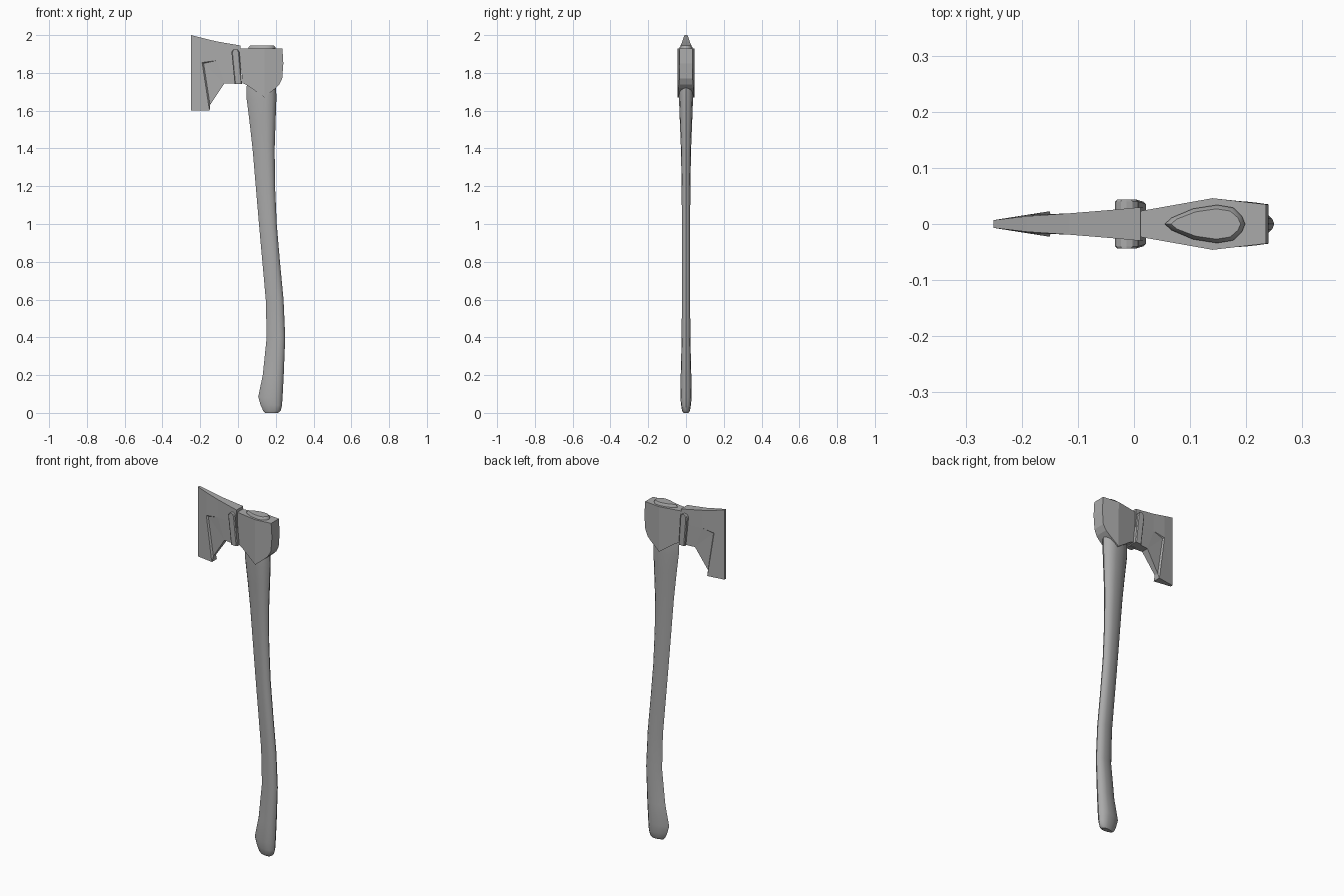
import bpy, bmesh, math

cube = bpy.data.objects.get("Cube")
if cube:
    bpy.data.objects.remove(cube, do_unlink=True)

grey = bpy.data.materials.new("plain_grey")
grey.use_nodes = True
colour = (0.4, 0.4, 0.4, 1)
grey.diffuse_color = colour
grey.node_tree.nodes["Principled BSDF"].inputs["Base Color"].default_value = colour


def finish(name, bm, smooth=None):
    bmesh.ops.recalc_face_normals(bm, faces=bm.faces[:])
    mesh = bpy.data.meshes.new(name)
    bm.to_mesh(mesh)
    bm.free()
    mesh.materials.append(grey)
    obj = bpy.data.objects.new(name, mesh)
    bpy.context.collection.objects.link(obj)
    if smooth:
        bpy.ops.object.select_all(action="DESELECT")
        obj.select_set(True)
        bpy.context.view_layer.objects.active = obj
        bpy.ops.object.shade_smooth_by_angle(angle=math.radians(smooth))
    return obj


def two_sided(name, points, faces):
    """Solid from a relief of named (x, z, half thickness) points, mirrored in y."""
    bm = bmesh.new()
    front = {k: bm.verts.new((x, -h, z)) for k, (x, z, h) in points.items()}
    back = {k: bm.verts.new((x, h, z)) for k, (x, z, h) in points.items()}
    edges = set()
    for face in faces:
        bm.faces.new([front[k] for k in face])
        bm.faces.new([back[k] for k in reversed(face)])
        edges.update(zip(face, face[1:] + face[:1]))
    # close the outline between both sides
    for a, b in edges:
        if (b, a) not in edges:
            bm.faces.new([front[b], front[a], back[a], back[b]])
    return finish(name, bm)


# Blade: cutting bevel, upper cheek and a recessed lower cheek
blade = {
    "a": (-0.25, 2.00, 0.007), "b": (-0.25, 1.60, 0.007),
    "c": (-0.15, 1.60, 0.022), "d": (-0.155, 1.625, 0.022),
    "e": (-0.19, 1.855, 0.016), "f": (-0.19, 1.985, 0.014),
    "g": (-0.115, 1.865, 0.019), "h": (-0.115, 1.967, 0.019),
    "i": (-0.03, 1.865, 0.026), "j": (-0.03, 1.952, 0.026),
    "k": (0.014, 1.865, 0.030), "l": (0.012, 1.945, 0.030),
    "m": (0.018, 1.745, 0.030), "n": (-0.02, 1.745, 0.026),
    "o": (-0.072, 1.745, 0.021), "p": (-0.148, 1.63, 0.012),
    "q": (-0.182, 1.85, 0.010),
}
two_sided("blade", blade, ["abef", "bcde", "fegh", "hgij", "jikl", "inmk",
                           "edpq", "eqg", "qpo", "qog", "goni", "dcp"])

# Eye: socket around the handle with a pointed lug on either side
eye = {
    "a": (0.005, 1.93, 0.022), "b": (0.025, 1.745, 0.024),
    "c": (0.048, 1.735, 0.029), "d": (0.14, 1.67, 0.044),
    "e": (0.14, 1.93, 0.046), "f": (0.20, 1.72, 0.040),
    "g": (0.218, 1.738, 0.038), "h": (0.234, 1.77, 0.035),
    "i": (0.24, 1.85, 0.035), "j": (0.235, 1.93, 0.035),
}
two_sided("eye_socket", eye, ["abcde", "edfghij"])

# Leaning rounded straps on the neck
top_x, top_z, radius = -0.013, 1.905, 0.021
outline = [(top_x + radius * math.cos(t), top_z + radius * math.sin(t))
           for t in (math.pi * i / 6 for i in range(7))]
outline += [(-0.018, 1.742), (0.021, 1.742)]
for side, sign in (("right", -1), ("left", 1)):
    bm = bmesh.new()
    rings = []
    for depth, inset in ((0.015, 1), (0.040, 1), (0.044, 0.75)):
        rings.append([])
        for x, z in outline:
            mid = 0.002 - 0.1 * (z - 1.74)
            y = depth - 0.004 * (top_z - min(z, top_z)) / 0.16
            rings[-1].append(bm.verts.new((mid + (x - mid) * inset, sign * y, z)))
    n = len(outline)
    for lower, upper in zip(rings, rings[1:]):
        for i in range(n):
            j = (i + 1) % n
            bm.faces.new([lower[i], lower[j], upper[j], upper[i]])
    bm.faces.new(rings[0])
    bm.faces.new(rings[-1])
    finish("neck_strap_" + side, bm)

# Handle: teardrop section lofted through (z, left x, right x, half depth)
half = [(0, 0), (0.08, 0.32), (0.35, 0.8), (0.65, 1), (0.85, 0.86), (0.96, 0.42), (1, 0)]
section = half + [(u, -v) for u, v in half[-2:0:-1]]
stations = [
    (0.0, 0.145, 0.212, 0.014), (0.012, 0.133, 0.226, 0.021),
    (0.04, 0.120, 0.233, 0.026), (0.085, 0.107, 0.236, 0.030),
    (0.20, 0.131, 0.242, 0.028), (0.40, 0.152, 0.25, 0.023),
    (0.60, 0.147, 0.241, 0.022), (0.80, 0.129, 0.222, 0.022),
    (1.00, 0.111, 0.205, 0.022), (1.20, 0.094, 0.196, 0.023),
    (1.40, 0.077, 0.194, 0.027), (1.55, 0.060, 0.199, 0.033),
    (1.66, 0.046, 0.203, 0.037), (1.72, 0.045, 0.202, 0.038),
    (1.80, 0.055, 0.198, 0.034), (1.935, 0.055, 0.198, 0.034),
    (1.946, 0.066, 0.190, 0.027),
]
bm = bmesh.new()
rings = [[bm.verts.new((l + (r - l) * u, h * v, z)) for u, v in section]
         for z, l, r, h in stations]
n = len(section)
for lower, upper in zip(rings, rings[1:]):
    for i in range(n):
        j = (i + 1) % n
        bm.faces.new([lower[i], lower[j], upper[j], upper[i]])
bm.faces.new(rings[0])
bm.faces.new(rings[-1])
finish("handle", bm, 40)
